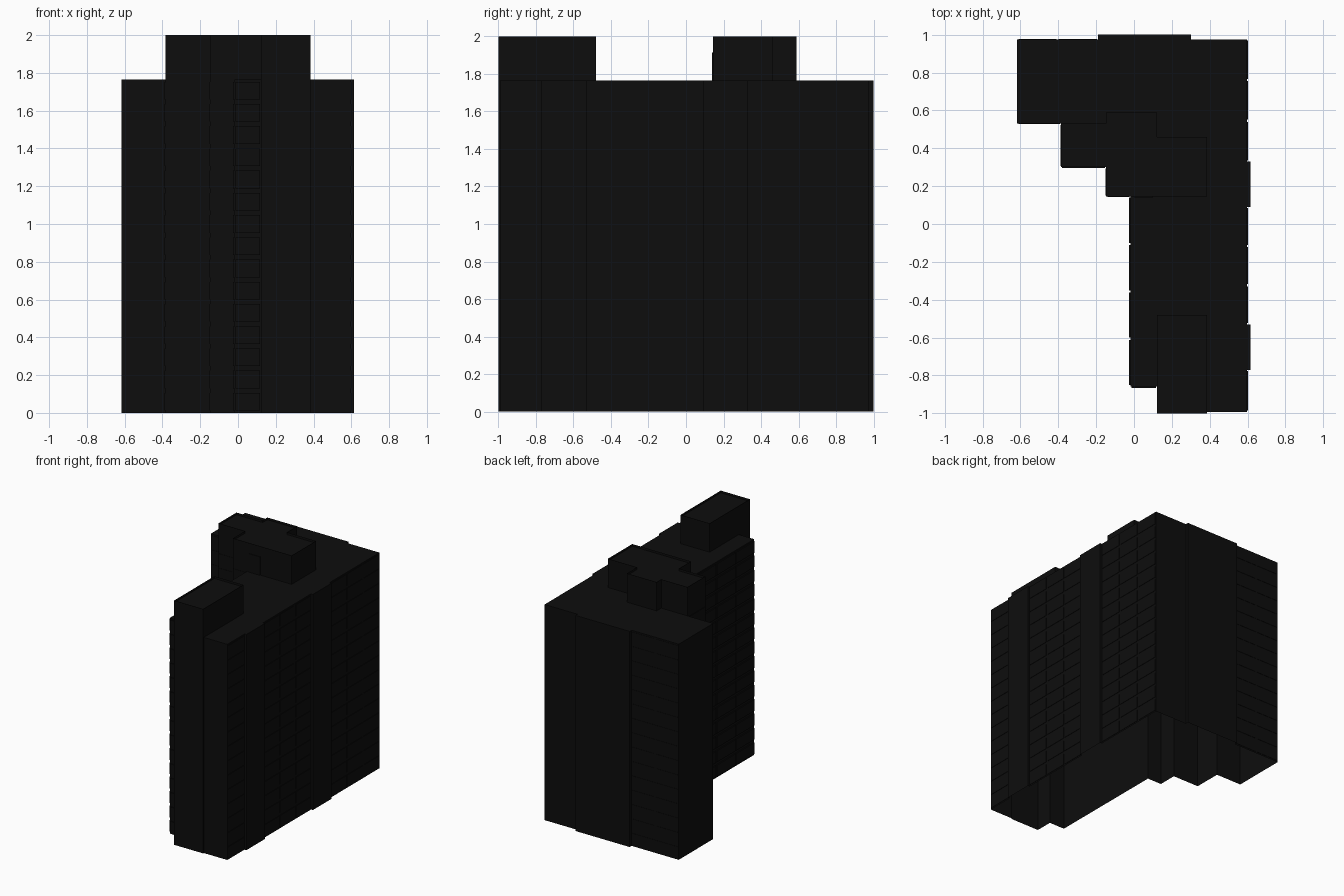
import bpy
import bmesh
from mathutils import Matrix, Vector

if "Cube" in bpy.data.objects:
    bpy.data.objects.remove(bpy.data.objects["Cube"], do_unlink=True)

FLOORS = 15
ROOF = 1.765
TOP = 2.0
STEP = ROOF / FLOORS


def make_material(name, value):
    mat = bpy.data.materials.new(name)
    mat.use_nodes = True
    color = (value, value, value, 1)
    mat.diffuse_color = color
    bsdf = mat.node_tree.nodes["Principled BSDF"]
    bsdf.inputs["Base Color"].default_value = color
    return mat


wall_black = make_material("wall black", 0.004)


def finish(name, bm):
    mesh = bpy.data.meshes.new(name)
    bm.to_mesh(mesh)
    bm.free()
    obj = bpy.data.objects.new(name, mesh)
    bpy.context.collection.objects.link(obj)
    mesh.materials.append(wall_black)
    return obj


def extrude_outline(name, outline, z0, z1, lip=0.0):
    """Counter-clockwise outline raised into walls and a roof, open below."""
    bm = bmesh.new()
    roof = bm.faces.new([bm.verts.new((x, y, z1)) for x, y in outline])
    low = [bm.verts.new((x, y, z0)) for x, y in outline]
    high = list(roof.verts)
    for i in range(len(low)):
        j = (i + 1) % len(low)
        bm.faces.new((low[i], low[j], high[j], high[i]))
    if lip:
        # Sunken roof behind a narrow parapet
        bmesh.ops.inset_region(bm, faces=[roof], thickness=lip)
        ring = bmesh.ops.extrude_discrete_faces(bm, faces=[roof])["faces"]
        for face in ring:
            bmesh.ops.translate(bm, verts=face.verts, vec=(0, 0, -lip))
    bmesh.ops.recalc_face_normals(bm, faces=bm.faces)
    # Keep the roof facing upward
    if max(bm.faces, key=lambda f: f.calc_area() * abs(f.normal.z)).normal.z < 0:
        bmesh.ops.reverse_faces(bm, faces=bm.faces)
    return finish(name, bm)


def add_panel(bm, a, b, z0, z1, depth):
    """Thin box on the wall running from a to b."""
    along = b - a
    out = Vector((along.y, -along.x)).normalized()
    mid = (a + b) / 2 + out * depth / 2
    u = along.normalized()
    rot = Matrix(((u.x, out.x, 0, 0), (u.y, out.y, 0, 0), (0, 0, 1, 0), (0, 0, 0, 1)))
    place = Matrix.Translation((mid.x, mid.y, (z0 + z1) / 2)) @ rot
    size = Matrix.Diagonal((along.length, depth, z1 - z0, 1))
    bmesh.ops.create_cube(bm, size=1, matrix=place @ size)


def facade(name, a, b, depth):
    """Rows of floor panels covering one wall."""
    bm = bmesh.new()
    a, b = Vector(a), Vector(b)
    count = max(1, round((b - a).length / (2 * STEP)))
    gap = (b - a).normalized() * 0.006
    for floor in range(FLOORS):
        z = floor * STEP
        for i in range(count):
            p, q = a.lerp(b, i / count), a.lerp(b, (i + 1) / count)
            add_panel(bm, p + gap, q - gap, z + 0.012, z + STEP - 0.012, depth)
    bmesh.ops.recalc_face_normals(bm, faces=bm.faces)
    return finish(name, bm)


# Tower shell with stepped wing and shallow wall projections
footprint = [
    (-0.617, 0.53), (-0.385, 0.53), (-0.385, 0.30), (-0.147, 0.30),
    (-0.147, 0.145), (-0.018, 0.145), (-0.018, -0.857), (0.122, -0.857),
    (0.122, -1.0), (0.385, -1.0), (0.385, -0.992), (0.598, -0.992),
    (0.598, -0.77), (0.615, -0.77), (0.615, -0.53), (0.598, -0.53),
    (0.598, 0.09), (0.615, 0.09), (0.615, 0.33), (0.598, 0.33),
    (0.598, 0.975), (0.30, 0.975), (0.30, 1.0), (-0.19, 1.0),
    (-0.19, 0.975), (-0.617, 0.975),
]
extrude_outline("tower_walls", footprint, 0, ROOF)

# Floor panels on the long left wall and the end of the back wall
for name, wall in (("front", 11), ("middle", 15), ("rear", 19)):
    facade(f"left_panels_{name}", footprint[wall], footprint[wall + 1], 0.003)
facade("back_panels", footprint[24], footprint[25], 0.003)

# Floor panels on the stepped side
for i in range(5):
    facade(f"step_panels_{i + 1}", footprint[i], footprint[i + 1], 0.003)
facade("right_panels", footprint[5], footprint[6], 0.008)
facade("corner_panels", footprint[6], footprint[7], 0.008)

# Front stair tower rising through the roof
front_block = [(0.122, -1.0), (0.385, -1.0), (0.385, -0.48), (0.122, -0.48)]
extrude_outline("front_roof_block", front_block, ROOF, TOP, 0.018)

# Rear lift house with staggered ends
rear_block = [
    (-0.385, 0.30), (-0.147, 0.30), (-0.147, 0.145), (0.385, 0.145),
    (0.385, 0.46), (0.122, 0.46), (0.122, 0.59), (-0.147, 0.59),
    (-0.147, 0.53), (-0.385, 0.53),
]
extrude_outline("rear_roof_block", rear_block, ROOF, TOP, 0.018)

# Roof access door
door = bmesh.new()
add_panel(door, Vector((0.0, 0.145)), Vector((0.1, 0.145)), ROOF, ROOF + 0.15, 0.006)
finish("roof_door", door)
